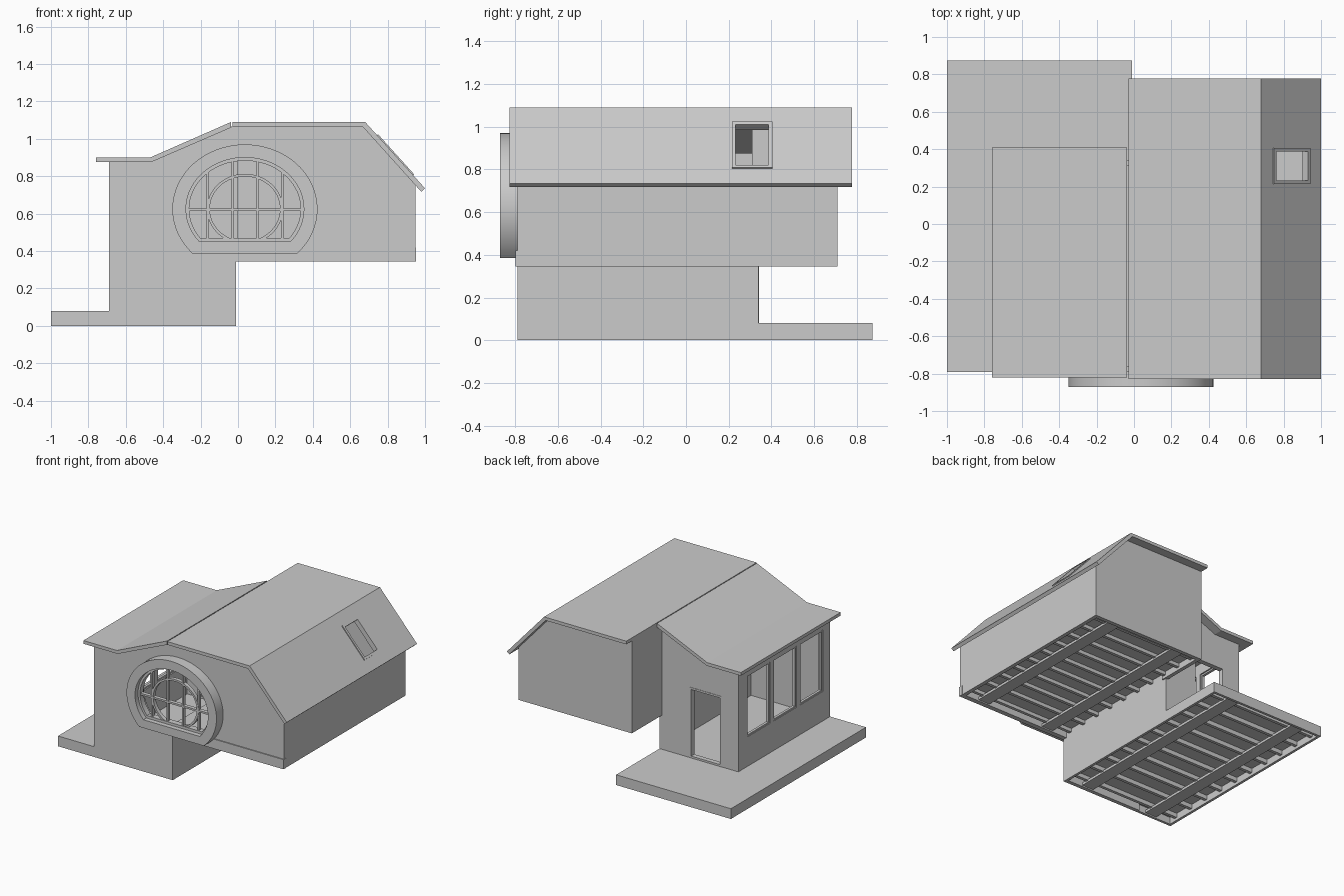
import bpy, bmesh, math
from mathutils import Vector

if "Cube" in bpy.data.objects:
    bpy.data.objects.remove(bpy.data.objects["Cube"])


def add_mesh(name, bm):
    bmesh.ops.remove_doubles(bm, verts=bm.verts, dist=1e-5)
    bmesh.ops.recalc_face_normals(bm, faces=bm.faces)
    me = bpy.data.meshes.new(name)
    bm.to_mesh(me)
    bm.free()
    for p in me.polygons:
        p.use_smooth = False
    ob = bpy.data.objects.new(name, me)
    bpy.context.collection.objects.link(ob)
    return ob


def box(name, x0, x1, y0, y1, z0, z1):
    bm = bmesh.new()
    bmesh.ops.create_cube(bm, size=1)
    for v in bm.verts:
        v.co = ((x0 + x1) / 2 + v.co.x * (x1 - x0),
                (y0 + y1) / 2 + v.co.y * (y1 - y0),
                (z0 + z1) / 2 + v.co.z * (z1 - z0))
    return add_mesh(name, bm)


def panel(name, loops, origin, u, v, w0, w1):
    """Extruded outline (first loop) with holes (other loops), in the plane of u and v."""
    cu = bpy.data.curves.new(name, 'CURVE')
    cu.dimensions, cu.fill_mode, cu.extrude = '2D', 'BOTH', (w1 - w0) / 2
    for pts in loops:
        s = cu.splines.new('POLY')
        s.points.add(len(pts) - 1)
        s.use_cyclic_u = True
        for p, (a, b) in zip(s.points, pts):
            p.co = (a, b, 0, 1)
    tmp = bpy.data.objects.new(name + "_outline", cu)
    bpy.context.collection.objects.link(tmp)
    dg = bpy.context.evaluated_depsgraph_get()
    me = bpy.data.meshes.new_from_object(tmp.evaluated_get(dg))
    bpy.data.objects.remove(tmp)
    bm = bmesh.new()
    bm.from_mesh(me)
    u, v = Vector(u), Vector(v)
    w = u.cross(v)
    base = Vector(origin) + w * (w0 + w1) / 2
    for q in bm.verts:
        q.co = base + u * q.co.x + v * q.co.y + w * q.co.z
    return add_mesh(name, bm)


def xz(name, loops, y0, y1):
    return panel(name, loops, (0, 0, 0), (1, 0, 0), (0, 0, 1), -y1, -y0)


def yz(name, loops, x0, x1):
    return panel(name, loops, (0, 0, 0), (0, 1, 0), (0, 0, 1), x0, x1)


def rect(a0, a1, b0, b1):
    return [(a0, b0), (a1, b0), (a1, b1), (a0, b1)]


CX, CZ = 0.037, 0.625


def arch(a, b, cut, n=48):
    """Ellipse cut flat at height cut."""
    t = math.asin((cut - CZ) / b)
    return [(CX + a * math.cos(t + (math.pi - 2 * t) * i / n),
             CZ + b * math.sin(t + (math.pi - 2 * t) * i / n)) for i in range(n + 1)]


# Floors: thin deck, rim, joists and two bearers underneath
def floor(name, x0, x1, y0, y1, z0, h):
    t = 0.02
    box(name + "_deck", x0, x1, y0, y1, z0 + h - 0.025, z0 + h)
    panel(name + "_rim", [rect(x0, x1, y0, y1), rect(x0 + t, x1 - t, y0 + t, y1 - t)],
          (0, 0, 0), (1, 0, 0), (0, 1, 0), z0, z0 + h - 0.025)
    n = 10
    for i in range(n):
        y = y0 + (y1 - y0) * (i + 0.5) / n
        box(name + "_joist", x0 + t, x1 - t, y - 0.012, y + 0.012, z0 + 0.022, z0 + h - 0.025)
    for f in (0.2, 0.8):
        x = x0 + (x1 - x0) * f
        box(name + "_bearer", x - 0.05, x + 0.05, y0 + t, y1 - t, z0 + 0.01, z0 + 0.03)


floor("terrace", -1, -0.01, -0.79, 0.875, 0, 0.08)
floor("upper_floor", -0.03, 0.95, -0.79, 0.71, 0.345, 0.075)
box("front_beam", -0.01, 0.952, -0.798, -0.765, 0.345, 0.42)

# Front wall across both wings, with the arched opening
opening = arch(0.315, 0.275, 0.45)
xz("front_wall", [[(-0.69, 0), (-0.01, 0), (-0.01, 0.345), (0.95, 0.345), (0.95, 0.755),
                   (0.667, 1.067), (-0.03, 1.067), (-0.47, 0.877), (-0.69, 0.877)], opening],
   -0.79, -0.76)

# Left wing: window wall, rear wall with doorway, low side wall
wins = [rect(y, y + 0.28, 0.31, 0.79) for y in (-0.70, -0.375, -0.05)]
yz("window_wall", [rect(-0.79, 0.34, 0.06, 0.88)] + wins, -0.69, -0.655)
xz("left_rear_wall", [[(-0.69, 0.06), (-0.01, 0.06), (-0.01, 1.067), (-0.04, 1.067),
                       (-0.47, 0.877), (-0.69, 0.877)], rect(-0.55, -0.27, 0.085, 0.63)],
   0.31, 0.34)
box("left_inner_wall", -0.03, -0.01, -0.79, 0.34, 0, 0.36)


def frame(fn, name, a0, a1, b0, b1, t, d0, d1):
    fn(name, [rect(a0, a1, b0, b1), rect(a0 + t, a1 - t, b0 + t, b1 - t)], d0, d1)


for y in (-0.70, -0.375, -0.05):
    frame(yz, "side_window_frame", y, y + 0.28, 0.31, 0.79, 0.012, -0.685, -0.665)
frame(xz, "door_frame", -0.55, -0.27, 0.081, 0.63, 0.015, 0.305, 0.343)

# Right wing walls
box("right_wall", 0.92, 0.95, -0.79, 0.71, 0.345, 0.76)
xz("right_rear_wall", [[(-0.03, 0.345), (0.95, 0.345), (0.95, 0.755), (0.667, 1.067),
                        (-0.03, 1.067)]], 0.68, 0.71)
box("right_inner_wall", -0.03, 0.0, 0.31, 0.71, 0.345, 1.067)

# Roofs
xz("left_roof", [[(-0.76, 0.875), (-0.465, 0.875), (-0.037, 1.06), (-0.037, 1.09),
                  (-0.47, 0.90), (-0.76, 0.90)]], -0.82, 0.41)
xz("right_roof_flat", [[(-0.03, 1.065), (0.669, 1.065), (0.68, 1.09), (-0.03, 1.09)]],
   -0.828, 0.778)
down = Vector((0.32, 0, -0.355))
length = down.length
down.normalize()
edge, across = (0.68, 0, 1.09), (0, 1, 0)
panel("right_roof_slope", [rect(-0.828, 0.778, 0, length), rect(0.225, 0.395, 0.105, 0.375)],
      edge, across, down, 0, 0.027)
panel("skylight_frame", [rect(0.215, 0.405, 0.095, 0.385), rect(0.233, 0.387, 0.113, 0.367)],
      edge, across, down, -0.007, 0.032)

# Arched window: thick surround, frame and glazing bars
ring = xz("window_surround", [arch(0.388, 0.345, 0.386), opening], -0.872, -0.785)
sash = xz("window_frame", [opening, arch(0.298, 0.258, 0.47)], -0.835, -0.79)
inner = xz("arched_bar", [arch(0.203, 0.188, 0.465) + arch(0.188, 0.173, 0.465)[::-1]],
           -0.83, -0.80)
box("horizontal_bar", CX - 0.305, CX + 0.305, -0.83, -0.80, 0.613, 0.627)
for dx in (-0.2, -0.067, 0.067, 0.2):
    top = CZ + 0.266 * math.sqrt(1 - (dx / 0.305) ** 2)
    box("vertical_bar", CX + dx - 0.006, CX + dx + 0.006, -0.828, -0.802, 0.46, top)

for ob in (ring, sash, inner):
    bpy.ops.object.select_all(action='DESELECT')
    ob.select_set(True)
    bpy.context.view_layer.objects.active = ob
    bpy.ops.object.shade_smooth_by_angle(angle=math.radians(30))
